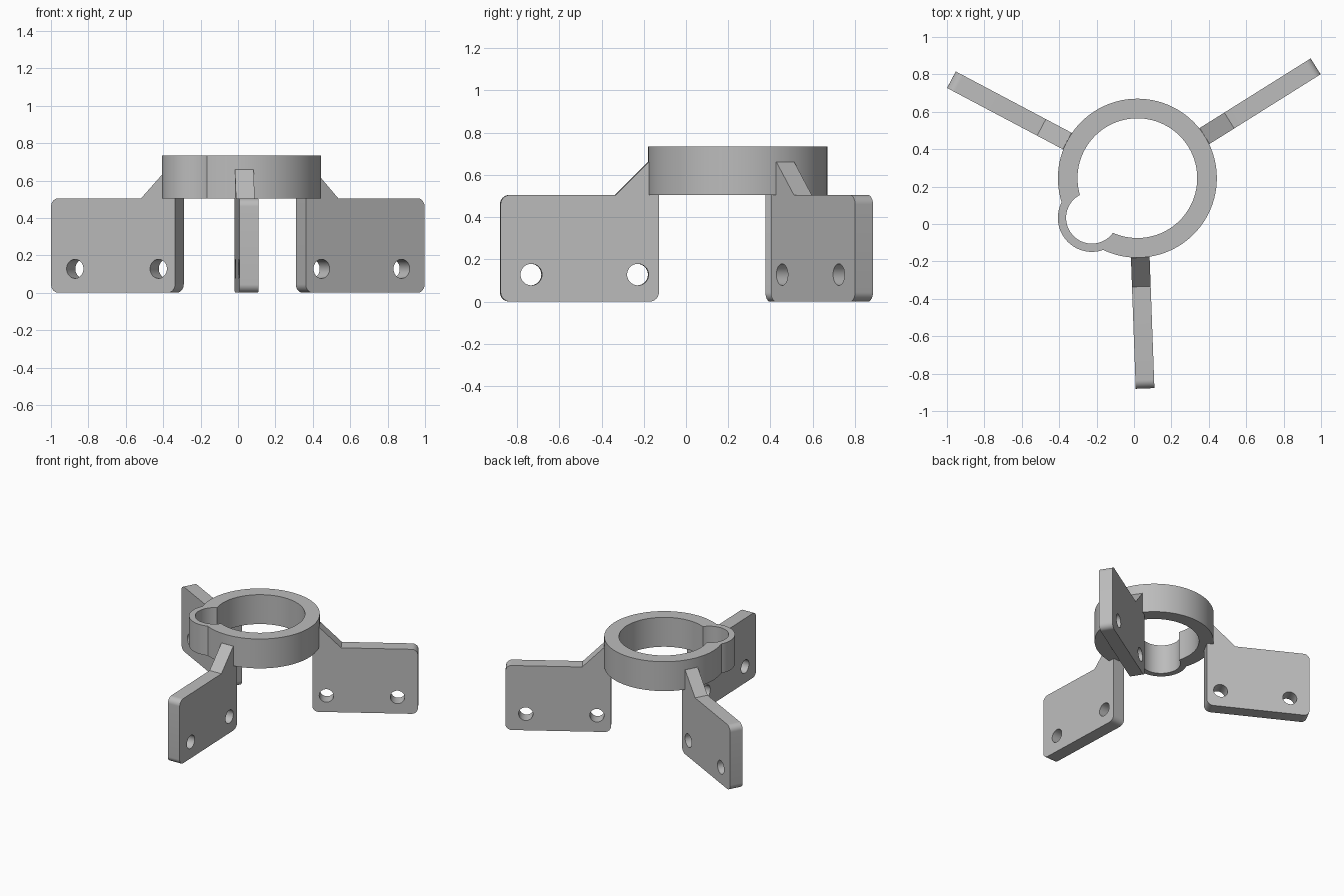
import bpy
import bmesh
from math import sin, cos, pi, radians
from mathutils import Matrix

cube = bpy.data.objects.get("Cube")
if cube:
    bpy.data.objects.remove(cube, do_unlink=True)

grey = bpy.data.materials.new("plain grey")
grey.use_nodes = True
grey.diffuse_color = (0.5, 0.5, 0.5, 1)
grey.node_tree.nodes["Principled BSDF"].inputs["Base Color"].default_value = (0.5, 0.5, 0.5, 1)

RING = (0.018, 0.245)
POCKET = (-0.225, 0.033)
LOW, HIGH = 0.505, 0.735


def prism(name, points, low, high):
    """Extrude a flat outline from low to high along z."""
    bm = bmesh.new()
    face = bm.faces.new([bm.verts.new((x, y, low)) for x, y in points])
    grown = bmesh.ops.extrude_face_region(bm, geom=[face])["geom"]
    verts = [g for g in grown if isinstance(g, bmesh.types.BMVert)]
    bmesh.ops.translate(bm, verts=verts, vec=(0, 0, high - low))
    bmesh.ops.recalc_face_normals(bm, faces=bm.faces)
    mesh = bpy.data.meshes.new(name)
    bm.to_mesh(mesh)
    bm.free()
    mesh.materials.append(grey)
    obj = bpy.data.objects.new(name, mesh)
    bpy.context.collection.objects.link(obj)
    return obj


def arc(centre, radius, start=0, turn=2 * pi, steps=96, closed=True):
    count = steps if closed else steps + 1
    return [(centre[0] + radius * cos(start + turn * i / steps),
             centre[1] + radius * sin(start + turn * i / steps)) for i in range(count)]


def combine(obj, tool, operation):
    """Boolean with a tool object, which is then removed."""
    tool.hide_render = True
    mod = obj.modifiers.new("combine", 'BOOLEAN')
    mod.operation, mod.solver, mod.object = operation, 'EXACT', tool
    bpy.context.view_layer.objects.active = obj
    bpy.ops.object.modifier_apply(modifier=mod.name)
    bpy.data.objects.remove(tool, do_unlink=True)


def smooth(obj):
    bpy.ops.object.select_all(action='DESELECT')
    obj.select_set(True)
    bpy.context.view_layer.objects.active = obj
    bpy.ops.object.shade_smooth_by_angle(angle=radians(30))


# Collar with a side pocket
collar = prism("collar", arc(RING, 0.425), LOW, HIGH)
combine(collar, prism("pocket_wall", arc(POCKET, 0.182), LOW, HIGH), 'UNION')
combine(collar, prism("bore", arc(RING, 0.32), LOW - 0.1, HIGH + 0.1), 'DIFFERENCE')
combine(collar, prism("pocket_bore", arc(POCKET, 0.138, steps=64), LOW - 0.1, HIGH + 0.1), 'DIFFERENCE')
smooth(collar)

# Leg plate: radial outline with rounded corners and a sloped brace on top
INNER, OUTER, R = 0.375, 1.125, 0.045


def corner(x, z, start):
    return arc((x, z), R, start, pi / 2, 10, closed=False)


outline = (corner(INNER + R, R, pi) + corner(OUTER - R, R, -pi / 2)
           + corner(OUTER - R, LOW - R, 0)
           + [(0.58, LOW), (0.425, 0.66), (INNER, 0.66)])

for name, angle in (("front_leg", -87.9), ("left_leg", 32.1), ("right_leg", 152.1)):
    leg = prism(name, outline, -0.05, 0.05)
    for r in (0.475, 0.98):
        hole = prism("bolt_hole", arc((r, 0.128), 0.051, steps=40), -0.1, 0.1)
        combine(leg, hole, 'DIFFERENCE')
    leg.data.transform(Matrix.Translation((*RING, 0))
                       @ Matrix.Rotation(radians(angle), 4, 'Z')
                       @ Matrix.Rotation(pi / 2, 4, 'X'))
    smooth(leg)
